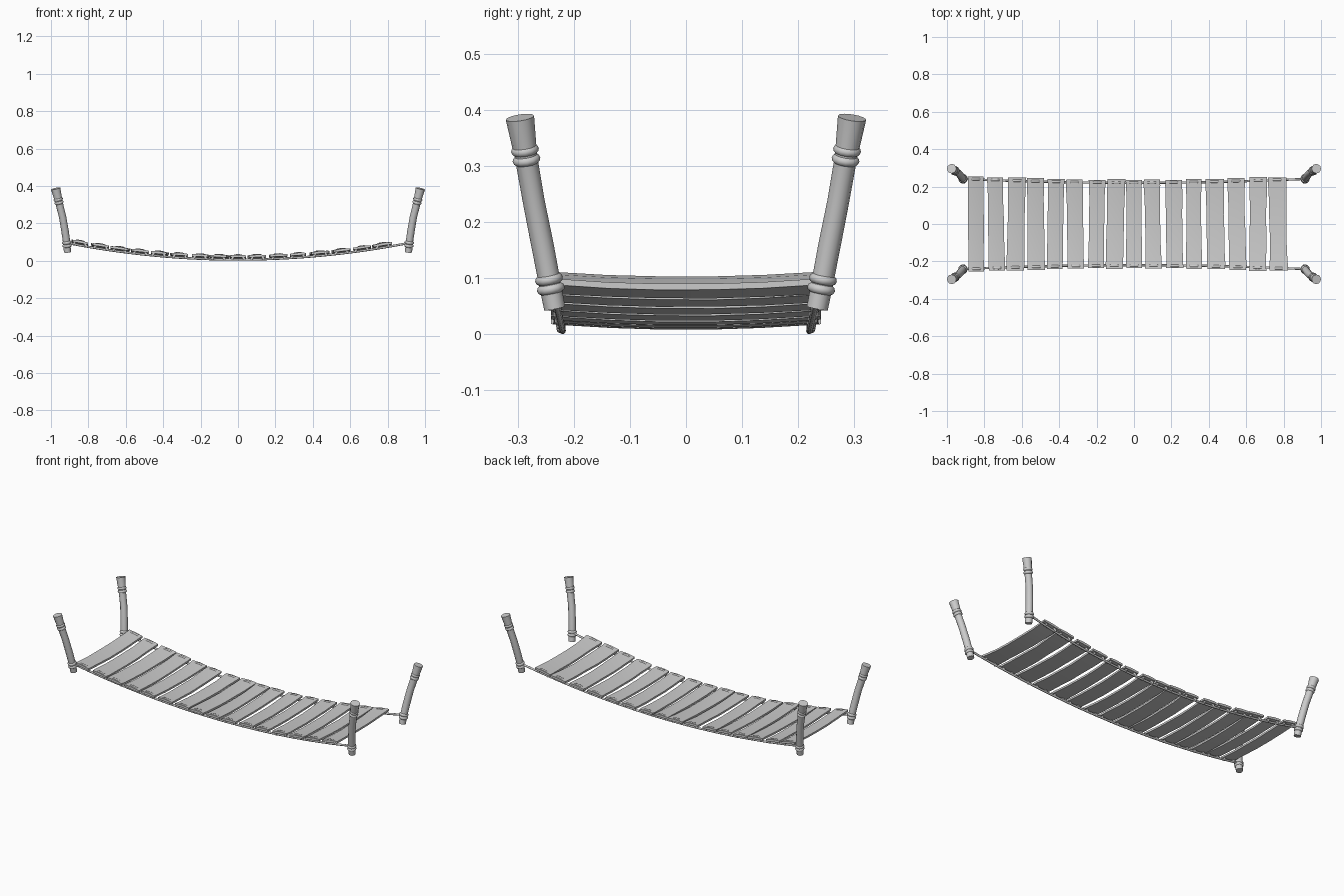
import bpy, bmesh, math, random
from mathutils import Vector

if "Cube" in bpy.data.objects:
    bpy.data.objects.remove(bpy.data.objects["Cube"])

random.seed(4)


def finish(name, bm, angle=35):
    bmesh.ops.recalc_face_normals(bm, faces=bm.faces)
    me = bpy.data.meshes.new(name)
    bm.to_mesh(me)
    bm.free()
    ob = bpy.data.objects.new(name, me)
    bpy.context.collection.objects.link(ob)
    bpy.ops.object.select_all(action='DESELECT')
    ob.select_set(True)
    bpy.context.view_layer.objects.active = ob
    bpy.ops.object.shade_smooth_by_angle(angle=math.radians(angle))
    return ob


def tube(bm, pts, radii, sides):
    """Sweep a circle of varying radius along a path, with capped ends."""
    pts = [Vector(p) for p in pts]
    rings = []
    for i, p in enumerate(pts):
        t = (pts[min(i + 1, len(pts) - 1)] - pts[max(i - 1, 0)]).normalized()
        u = t.cross(Vector((0, 1, 0.1))).normalized()
        v = t.cross(u)
        ring = []
        for k in range(sides):
            a = 2 * math.pi * k / sides
            ring.append(bm.verts.new(p + radii[i] * (math.cos(a) * u + math.sin(a) * v)))
        rings.append(ring)
    for a, b in zip(rings, rings[1:]):
        for k in range(sides):
            j = (k + 1) % sides
            bm.faces.new((a[k], a[j], b[j], b[k]))
    bm.faces.new(rings[0])
    bm.faces.new(rings[-1])


def rope_z(x):
    return 0.006 + 0.089 * (x / 0.913) ** 2


def rope_y(x):
    return 0.22 + 0.021 * (x / 0.913) ** 2


# Post centre line (x, y, z) and radius, for the +x +y corner
POST = [(0.912, 0.234, 0.046, 0.019), (0.915, 0.243, 0.092, 0.0195),
        (0.925, 0.256, 0.16, 0.020), (0.938, 0.271, 0.235, 0.0195),
        (0.958, 0.285, 0.315, 0.020), (0.975, 0.296, 0.386, 0.0255)]


def post_at(z):
    for a, b in zip(POST, POST[1:]):
        if a[2] <= z <= b[2]:
            return Vector(a[:3]).lerp(Vector(b[:3]), (z - a[2]) / (b[2] - a[2]))


for sx, end in ((-1, "left"), (1, "right")):
    for sy, side in ((-1, "front"), (1, "back")):
        flip = lambda p: (p[0] * sx, p[1] * sy, p[2])
        # leaning post
        bm = bmesh.new()
        tube(bm, [flip(p) for p in POST], [p[3] for p in POST], 12)
        finish(f"post_{end}_{side}", bm)
        # rope lashings wrapped round the post
        bm = bmesh.new()
        for z in (0.081, 0.098, 0.311, 0.328):
            prof = [(-0.009, 0.018), (-0.005, 0.0235), (0, 0.025), (0.005, 0.0235), (0.009, 0.018)]
            axis = (post_at(z + 0.02) - post_at(z - 0.02)).normalized()
            tube(bm, [flip(post_at(z) + axis * d) for d, r in prof], [r for d, r in prof], 12)
        finish(f"lashing_{end}_{side}", bm, 50)

# Sagging side ropes
for sy, side in ((-1, "front"), (1, "back")):
    bm = bmesh.new()
    xs = [-0.913 + 1.826 * i / 32 for i in range(33)]
    tube(bm, [(x, sy * rope_y(x), rope_z(x)) for x in xs], [0.006] * 33, 8)
    finish(f"rope_{side}", bm, 60)

# Planks resting on the ropes, each bowed along its length
CENTRES = [-0.845, -0.738, -0.63, -0.525, -0.42, -0.315, -0.2, -0.1,
           0, 0.1, 0.215, 0.32, 0.435, 0.55, 0.663, 0.77]
ROWS = [-1, -0.88, -0.55, -0.2, 0.2, 0.55, 0.88, 1]
for n, cx in enumerate(CENTRES):
    slope = 2 * 0.089 * cx / 0.913 ** 2
    half_len = rope_y(cx) + 0.017 + random.uniform(-0.003, 0.004)
    half_w = 0.044 + random.uniform(-0.003, 0.004)
    skew = random.uniform(-0.006, 0.006)
    bm = bmesh.new()
    rings = []
    for r in ROWS:
        hw = half_w + random.uniform(-0.003, 0.001) + (0.002 if abs(r) > 0.8 else 0)
        zc = rope_z(cx) + 0.008 + 0.010 * r * r
        ring = []
        for dx, dz in ((-hw, -0.006), (hw, -0.006), (hw, 0.005), (0, 0.008), (-hw, 0.005)):
            ring.append(bm.verts.new((cx + dx + skew * r, r * half_len, zc + dz + slope * dx)))
        rings.append(ring)
    for a, b in zip(rings, rings[1:]):
        for k in range(5):
            j = (k + 1) % 5
            bm.faces.new((a[k], a[j], b[j], b[k]))
    bm.faces.new(rings[0])
    bm.faces.new(rings[-1])
    finish(f"plank_{n + 1}", bm, 30)

    # rope ties arching over both plank ends
    bm = bmesh.new()
    for sy in (-1, 1):
        pts, rad = [], []
        for i in range(9):
            s = -1 + i / 4
            dx = s * 0.034
            z = rope_z(cx) + 0.0215 - 0.022 * s ** 4 + slope * dx
            pts.append((cx + dx + skew * sy, sy * (rope_y(cx) + 0.002), z))
            rad.append(0.0075)
        tube(bm, pts, rad, 8)
    finish(f"plank_tie_{n + 1}", bm, 60)
